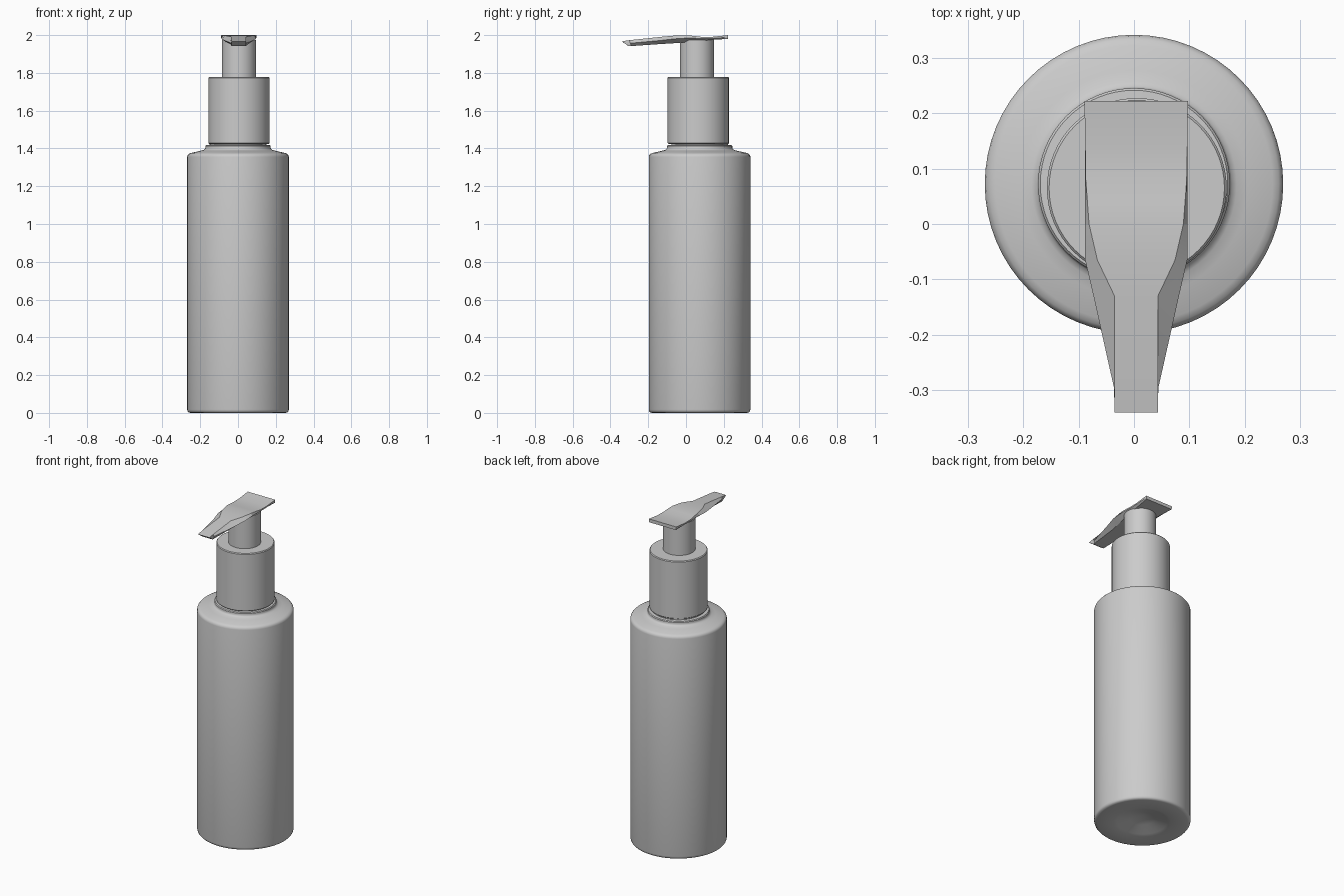
import bpy, bmesh, math


def finish(bm, name, angle=35):
    bmesh.ops.remove_doubles(bm, verts=bm.verts, dist=1e-5)
    bmesh.ops.recalc_face_normals(bm, faces=bm.faces)
    me = bpy.data.meshes.new(name)
    bm.to_mesh(me)
    bm.free()
    ob = bpy.data.objects.new(name, me)
    bpy.context.collection.objects.link(ob)
    bpy.ops.object.select_all(action='DESELECT')
    ob.select_set(True)
    bpy.context.view_layer.objects.active = ob
    bpy.ops.object.shade_smooth_by_angle(angle=math.radians(angle))
    return ob


def lathe(name, profile, x, y, steps=64):
    """Spin a (radius, z) profile round the vertical axis."""
    bm = bmesh.new()
    vs = [bm.verts.new((r, 0, z)) for r, z in profile]
    es = [bm.edges.new(p) for p in zip(vs, vs[1:])]
    bmesh.ops.spin(bm, geom=vs + es, cent=(0, 0, 0), axis=(0, 0, 1),
                   angle=math.tau, steps=steps, use_duplicate=False)
    ob = finish(bm, name)
    ob.location = (x, y, 0)
    return ob


# Bottle with dished base, rounded shoulder and short neck ring
lathe("bottle_body", [
    (0, 0.045), (0.07, 0.025), (0.14, 0.006), (0.16, 0.0), (0.252, 0.0),
    (0.262, 0.003), (0.267, 0.009), (0.269, 0.018), (0.269, 1.355),
    (0.267, 1.364), (0.261, 1.371), (0.25, 1.376), (0.205, 1.386),
    (0.185, 1.391), (0.176, 1.396), (0.173, 1.402), (0.173, 1.412),
    (0.169, 1.417), (0.15, 1.418), (0.15, 1.44), (0, 1.44)], 0, 0.072)

# Pump collar
lathe("pump_collar", [
    (0, 1.424), (0.158, 1.424), (0.162, 1.428), (0.162, 1.774),
    (0.158, 1.779), (0, 1.779)], 0.005, 0.065)

# Pump stem
lathe("pump_stem", [(0, 1.77), (0.09, 1.77), (0.09, 1.975), (0, 1.975)],
      0.005, 0.058)

# Pump head: six-sided sections lofted from the back edge to the spout tip
# (y, top half width, top z), (side half width, side z), (bottom half width, bottom z, bottom y)
sections = [
    (0.222, 0.093, 2.000, 0.093, 1.988, 0.091, 1.980, 0.222),
    (0.205, 0.093, 1.998, 0.093, 1.987, 0.088, 1.979, 0.205),
    (0.140, 0.092, 1.991, 0.092, 1.983, 0.080, 1.975, 0.140),
    (0.080, 0.091, 1.991, 0.092, 1.982, 0.075, 1.970, 0.080),
    (0.040, 0.088, 1.996, 0.092, 1.984, 0.072, 1.966, 0.040),
    (0.000, 0.085, 1.999, 0.092, 1.984, 0.065, 1.962, 0.000),
    (-0.065, 0.070, 1.997, 0.092, 1.980, 0.055, 1.957, -0.065),
    (-0.130, 0.039, 1.991, 0.077, 1.972, 0.045, 1.953, -0.130),
    (-0.300, 0.039, 1.973, 0.040, 1.957, 0.037, 1.942, -0.290),
    (-0.340, 0.039, 1.967, 0.039, 1.960, 0.037, 1.942, -0.305),
]
bm = bmesh.new()
rings = []
for y, wt, zt, wm, zm, wb, zb, yb in sections:
    ym = (y + yb) / 2 if y != -0.34 else -0.33
    half = [(wt, y, zt), (wm, ym, zm), (wb, yb, zb)]
    pts = half + [(-a, b, c) for a, b, c in reversed(half)]
    rings.append([bm.verts.new(p) for p in pts])
for a, b in zip(rings, rings[1:]):
    for i in range(6):
        j = (i + 1) % 6
        bm.faces.new((a[i], a[j], b[j], b[i]))
bm.faces.new(rings[0])
bm.faces.new(rings[-1])
head = finish(bm, "pump_head", 20)
head.location.x = 0.004
